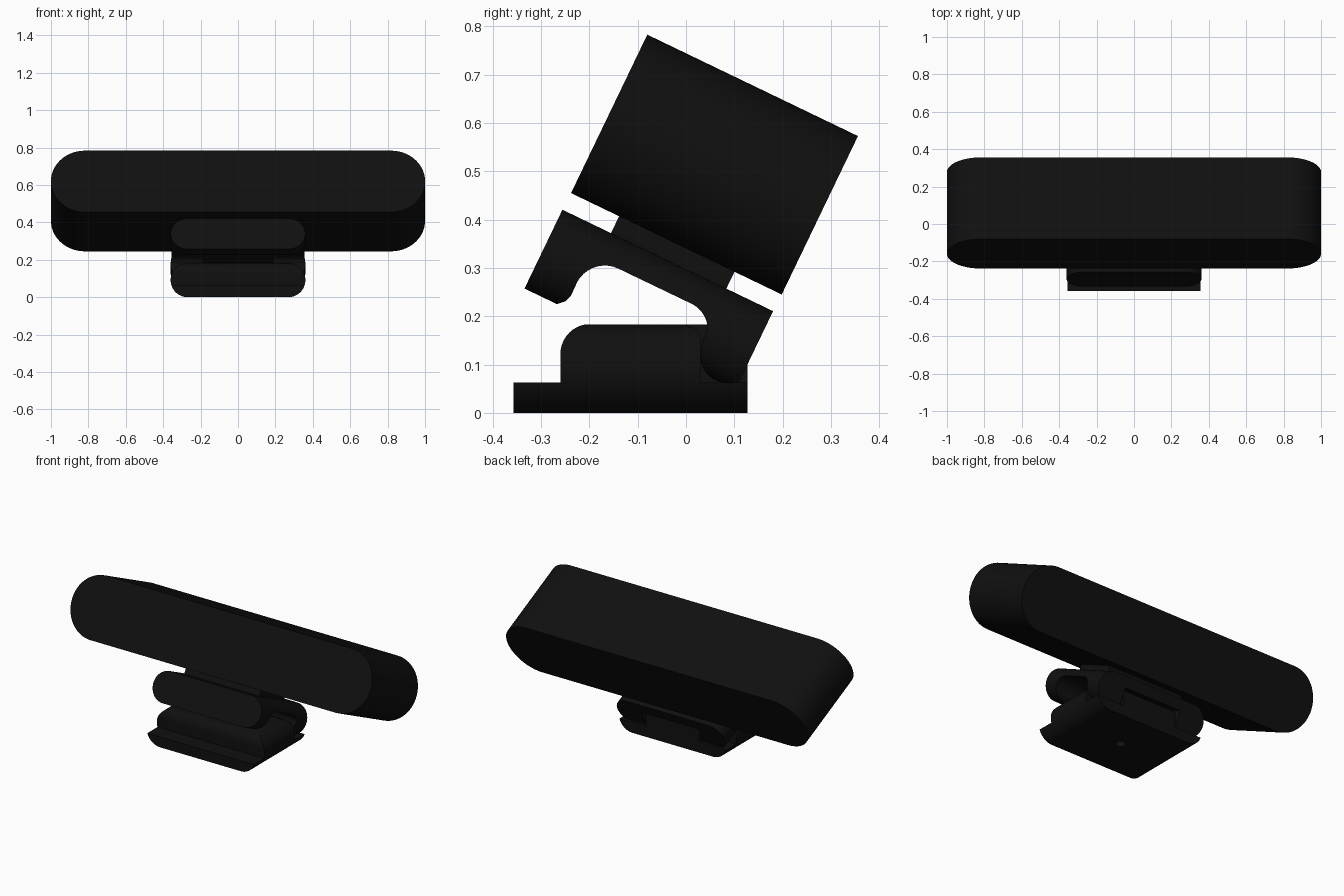
import bpy, bmesh, math
from mathutils import Matrix, Vector

old = bpy.data.objects.get("Cube")
if old:
    bpy.data.objects.remove(old, do_unlink=True)

black = bpy.data.materials.new("matte_black")
black.use_nodes = True
COLOR = (0.005, 0.005, 0.005, 1)
black.diffuse_color = COLOR
bsdf = next(n for n in black.node_tree.nodes if n.type == "BSDF_PRINCIPLED")
bsdf.inputs["Base Color"].default_value = COLOR
bsdf.inputs["Roughness"].default_value = 0.6

TILT = Matrix.Rotation(math.radians(-25.7), 4, "X")
FLAT = Matrix.Identity(4)


def prism(name, ring, offset):
    """Solid made by sweeping a ring of points along an offset."""
    bm = bmesh.new()
    face = bm.faces.new([bm.verts.new(p) for p in ring])
    swept = bmesh.ops.extrude_face_region(bm, geom=[face])["geom"]
    bmesh.ops.translate(bm, vec=Vector(offset),
                        verts=[v for v in swept if isinstance(v, bmesh.types.BMVert)])
    bmesh.ops.recalc_face_normals(bm, faces=bm.faces)
    mesh = bpy.data.meshes.new(name)
    bm.to_mesh(mesh)
    bm.free()
    mesh.materials.append(black)
    ob = bpy.data.objects.new(name, mesh)
    bpy.context.collection.objects.link(ob)
    return ob


def rounded_bar(name, half_x, height, depth, radius, y, z, rot, steps=16):
    """Bar running front to back with a rounded front outline."""
    ring = []
    for q, (sx, sz) in enumerate([(1, 1), (-1, 1), (-1, -1), (1, -1)]):
        for i in range(steps + 1):
            a = (q + i / steps) * math.pi / 2
            ring.append((sx * (half_x - radius) + radius * math.cos(a), -depth / 2,
                         sz * (height / 2 - radius) + radius * math.sin(a)))
    ob = prism(name, ring, (0, depth, 0))
    ob.data.transform(Matrix.Translation((0, y, z)) @ rot)
    return ob


def side_prism(name, profile, x0, x1):
    """Side profile of (y, z) points swept across the width."""
    return prism(name, [(x0, y, z) for y, z in profile], (x1 - x0, 0, 0))


def cut(ob, cutter):
    cutter.hide_render = True
    mod = ob.modifiers.new("cut", "BOOLEAN")
    mod.operation = "DIFFERENCE"
    mod.solver = "EXACT"
    mod.object = cutter
    bpy.context.view_layer.objects.active = ob
    bpy.ops.object.modifier_apply(modifier=mod.name)
    bpy.data.objects.remove(cutter, do_unlink=True)


def arc(y, z, r, start, end, steps=10):
    angles = [math.radians(start + (end - start) * i / steps) for i in range(steps + 1)]
    return [(y + r * math.cos(a), z + r * math.sin(a)) for a in angles]


# Tilted main body and the neck that carries it
body = rounded_bar("main_body", 1, 0.364, 0.484, 0.181, 0.059, 0.514, TILT, 24)
neck = rounded_bar("neck", 0.25, 0.06, 0.265, 0.01, -0.028, 0.331, TILT, 4)

# Upper clip jaw: tilted bar hollowed underneath, leaving a front lip and rear leg
jaw = rounded_bar("upper_clip_jaw", 0.36, 0.181, 0.484, 0.09, -0.077, 0.234, TILT)
hollow = ([(-0.29, 0.18), (-0.268, 0.225), (-0.25, 0.231), (-0.238, 0.243)]
          + arc(-0.168, 0.24, 0.065, 160, 66)
          + arc(-0.015, 0.172, 0.06, 64, 5)
          + [(0.035, 0.15), (0.029, 0.12)]
          + arc(0.085, 0.117, 0.055, 190, 265) + [(0.09, 0.03), (0.05, 0.02)])
cut(jaw, side_prism("jaw_hollow", hollow, -0.5, 0.5))

# Slot in the rear leg around the hinge tongue
slot = [(0.0, 0.0), (0.22, 0.0), (0.22, 0.125), (0.154, 0.156), (0.05, 0.206), (0.0, 0.2)]
cut(jaw, side_prism("leg_slot", slot, -0.19, 0.19))

# Lower clip base: bar with a front ledge, a raised block and a rear tongue
base = rounded_bar("lower_clip_base", 0.36, 0.183, 0.484, 0.09, -0.115, 0.0915, FLAT)
ledge = ([(-0.45, 0.063), (-0.26, 0.063)] + arc(-0.198, 0.122, 0.062, 180, 90)
         + [(-0.198, 0.25), (-0.45, 0.25)])
cut(base, side_prism("ledge_cut", ledge, -0.5, 0.5))
rear = [(0.03, 0.063), (0.2, 0.063), (0.2, 0.25), (0.0, 0.25), (0.0, 0.182),
        (0.02, 0.175), (0.03, 0.155)]
for side in (-1, 1):
    cut(base, side_prism("hinge_cut", rear, side * 0.18, side * 0.5))
cut(base, side_prism("tongue_slope",
                     [(0.05, 0.25), (0.05, 0.19), (0.09, 0.173), (0.2, 0.12), (0.2, 0.25)],
                     -0.3, 0.3))

# Small round hole under the base
hole = [(x, y - 0.115, -0.02) for x, y in arc(0, 0, 0.028, 0, 345, 23)]
cut(base, prism("hole_cut", hole, (0, 0, 0.05)))

# Smooth curves, sharp edges
for ob in (body, neck, jaw, base):
    bpy.ops.object.select_all(action="DESELECT")
    ob.select_set(True)
    bpy.context.view_layer.objects.active = ob
    bpy.ops.object.shade_smooth_by_angle(angle=math.radians(30))
